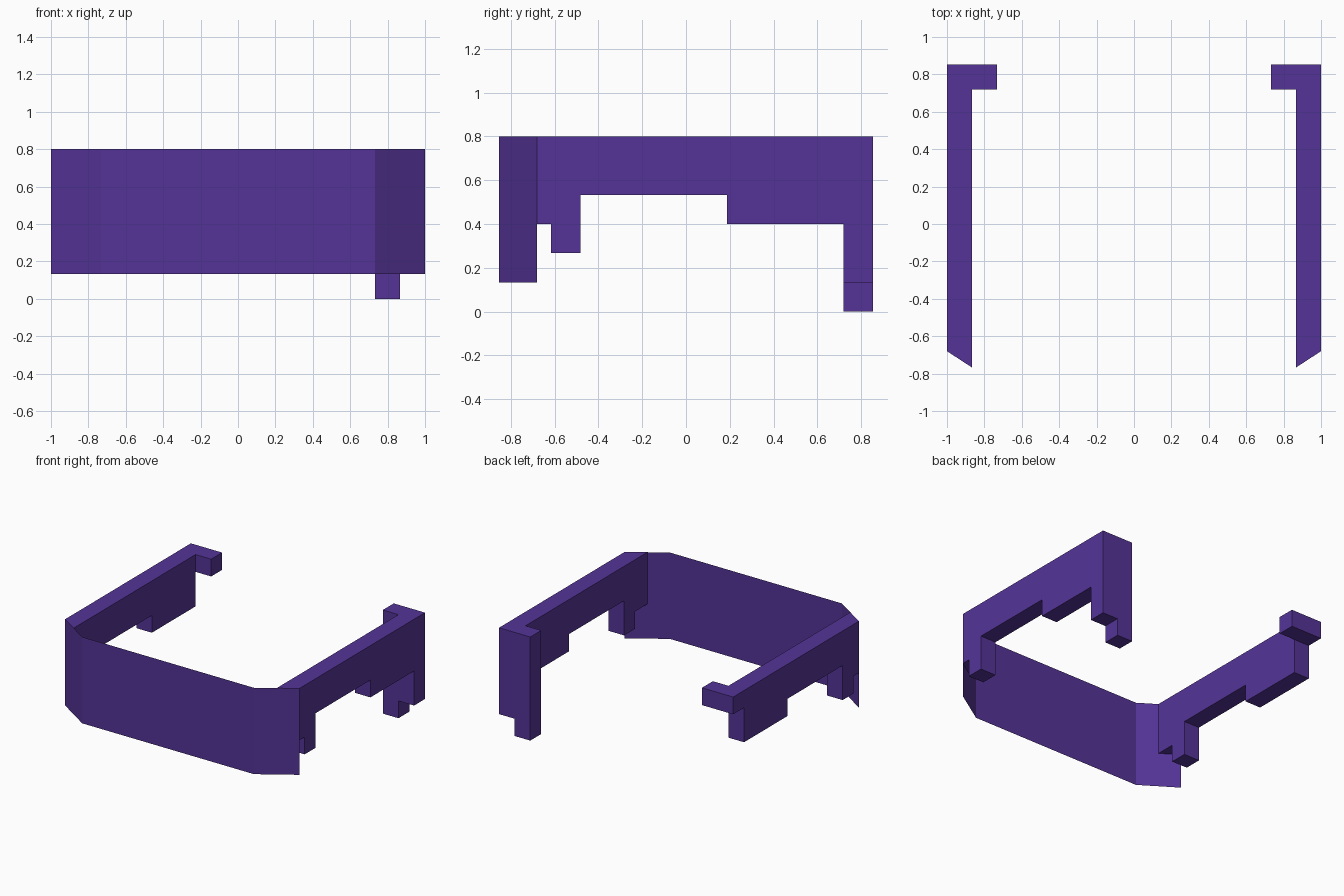
import bpy, bmesh

if "Cube" in bpy.data.objects:
    bpy.data.objects.remove(bpy.data.objects["Cube"])

U = 2 / 15            # grid unit used throughout the model
BACK, TOP = 0.853, 6 * U
OUT, IN, HOOK = 1.0, 1 - U, 1 - 2 * U
FRONT_OUT, FRONT_IN = -0.68, -0.767   # slanted front ends of the walls

purple = bpy.data.materials.new("purple")
purple.diffuse_color = (0.09, 0.034, 0.31, 1)
purple.use_nodes = True
purple.node_tree.nodes["Principled BSDF"].inputs["Base Color"].default_value = purple.diffuse_color


def finish(name, bm, closed=True):
    if closed:
        bmesh.ops.recalc_face_normals(bm, faces=bm.faces)
    mesh = bpy.data.meshes.new(name)
    bm.to_mesh(mesh)
    bm.free()
    mesh.materials.append(purple)
    obj = bpy.data.objects.new(name, mesh)
    bpy.context.collection.objects.link(obj)
    return obj


def box(name, x0, x1, y0, y1, z0, z1):
    bm = bmesh.new()
    bottom = bm.faces.new([bm.verts.new(p) for p in
                           ((x0, y0, z0), (x1, y0, z0), (x1, y1, z0), (x0, y1, z0))])
    top = bmesh.ops.extrude_face_region(bm, geom=[bottom])["geom"]
    for v in top:
        if isinstance(v, bmesh.types.BMVert):
            v.co.z = z1
    if not bottom.is_valid or len(bm.faces) < 6:
        bm.faces.new([v for v in bm.verts if abs(v.co.z - z0) < 1e-6])
    return finish(name, bm)


def wall(name, side, back_z):
    """Stepped side wall; its front end follows the slanted front panel."""
    profile = [(None, TOP), (None, 3 * U), (-0.615, 3 * U), (-0.615, 2 * U),
               (-0.482, 2 * U), (-0.482, 4 * U), (0.187, 4 * U), (0.187, 3 * U),
               (BACK - U, 3 * U), (BACK - U, back_z), (BACK, back_z), (BACK, TOP)]
    bm = bmesh.new()
    rings = []
    for x, front in ((OUT, FRONT_OUT), (IN, FRONT_IN)):
        rings.append([bm.verts.new((side * x, front if y is None else y, z))
                      for y, z in profile])
        bm.faces.new(rings[-1])
    a, b = rings
    for i in range(len(a)):
        j = (i + 1) % len(a)
        bm.faces.new((a[i], a[j], b[j], b[i]))
    return finish(name, bm)


# Thin front panel with slanted wings
bm = bmesh.new()
path = [(-OUT, FRONT_OUT), (-HOOK, -BACK), (HOOK, -BACK), (OUT, FRONT_OUT)]
low = [bm.verts.new((x, y, U)) for x, y in path]
high = [bm.verts.new((x, y, TOP)) for x, y in path]
for i in range(3):
    bm.faces.new((low[i], low[i + 1], high[i + 1], high[i]))
finish("front_panel", bm, closed=False)

# Side walls: the right one ends in a long post, the left one in a short lip
wall("right_wall", 1, U)
wall("left_wall", -1, 5 * U)

# Inward hooks at the back ends, and the foot below the right one
box("right_hook", HOOK, IN, BACK - U, BACK, U, TOP)
box("left_hook", -IN, -HOOK, BACK - U, BACK, 5 * U, TOP)
box("right_foot", HOOK, IN, BACK - U, BACK, 0, U)
